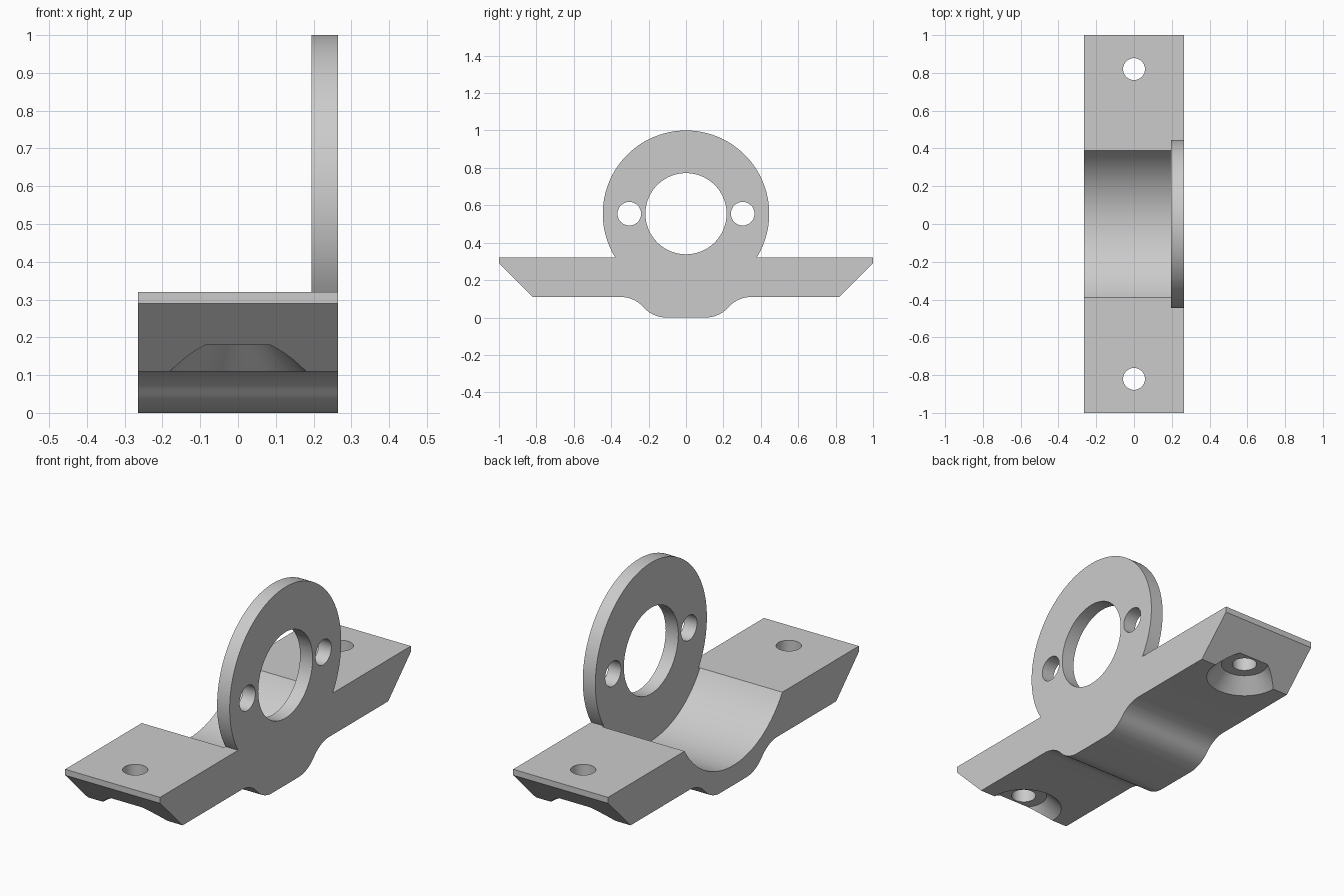
import bpy, bmesh
from math import sin, cos, pi, atan, asin, sqrt
from mathutils import Matrix, Vector

default = bpy.data.objects.get("Cube")
if default:
    bpy.data.objects.remove(default, do_unlink=True)

grey = bpy.data.materials.new("light grey")
grey.use_nodes = True
colour = (0.6, 0.6, 0.6, 1)
grey.diffuse_color = colour
grey.node_tree.nodes["Principled BSDF"].inputs["Base Color"].default_value = colour

HALF_W = 0.265        # half width along x
WALL = 0.195          # inner face of the upright ring
TOP, BASE = 0.32, 0.11
CENTRE, RING_R, TROUGH_R = 0.555, 0.445, 0.455
BOLT_Y = 0.82


def new_object(name, bm):
    mesh = bpy.data.meshes.new(name)
    bmesh.ops.recalc_face_normals(bm, faces=bm.faces)
    bm.to_mesh(mesh)
    bm.free()
    ob = bpy.data.objects.new(name, mesh)
    bpy.context.collection.objects.link(ob)
    ob.data.materials.append(grey)
    return ob


def arc(cy, cz, r, a0, a1, n):
    return [(cy + r * cos(a0 + (a1 - a0) * i / n),
             cz + r * sin(a0 + (a1 - a0) * i / n)) for i in range(n + 1)]


def half_outline():
    """Right half of the side profile, from bottom centre to the ring's crown."""
    flat, bend = 0.105, 0.245
    a = 2 * atan(BASE / bend)
    r = bend / (2 * sin(a))
    pts = arc(flat, r, r, -pi / 2, -pi / 2 + a, 10)
    pts += arc(flat + bend, BASE - r, r, pi / 2 + a, pi / 2, 10)[1:]
    pts += [(BOLT_Y, BASE), (1, 0.29), (1, TOP)]
    return pts + arc(0, CENTRE, RING_R, asin((TOP - CENTRE) / RING_R), pi / 2, 48)


# Bracket: full side profile extruded across the width
right = half_outline()
outline = right + [(-y, z) for y, z in reversed(right[:-1])]
bm = bmesh.new()
face = bm.faces.new([bm.verts.new((-HALF_W, y, z)) for y, z in outline])
ext = bmesh.ops.extrude_face_region(bm, geom=[face])
bmesh.ops.translate(bm, vec=(2 * HALF_W, 0, 0),
                    verts=[v for v in ext["geom"] if isinstance(v, bmesh.types.BMVert)])
bracket = new_object("bracket", bm)


def cut(name, start, end, r1, r2=None, segments=48):
    """Subtract a cylinder or cone running from start to end."""
    start, end = Vector(start), Vector(end)
    axis = end - start
    bm = bmesh.new()
    place = Matrix.Translation((start + end) / 2) @ axis.to_track_quat('Z', 'Y').to_matrix().to_4x4()
    bmesh.ops.create_cone(bm, cap_ends=True, segments=segments, radius1=r1,
                          radius2=r1 if r2 is None else r2, depth=axis.length, matrix=place)
    cutter = new_object(name, bm)
    cutter.hide_render = True
    mod = bracket.modifiers.new(name, 'BOOLEAN')
    mod.operation, mod.solver, mod.object = 'DIFFERENCE', 'EXACT', cutter
    bpy.context.view_layer.objects.active = bracket
    bpy.ops.object.modifier_apply(modifier=name)
    bpy.data.objects.remove(cutter, do_unlink=True)


# Trough, leaving the ring as an upright wall
cut("trough_cutter", (-0.5, 0, CENTRE), (WALL, 0, CENTRE), TROUGH_R, segments=128)

# Ring bore
cut("bore_cutter", (0.1, 0, CENTRE), (0.4, 0, CENTRE), 0.217, segments=80)

for side in (-1, 1):
    # Small ring holes
    y = side * 0.303
    cut("ring_hole_cutter", (0.1, y, CENTRE), (0.4, y, CENTRE), 0.063)
    # Bolt holes with conical recesses below
    y = side * BOLT_Y
    cut("bolt_hole_cutter", (0, y, 0), (0, y, 0.5), 0.058)
    cut("recess_cutter", (0, y, 0.04), (0, y, 0.18), 0.25, 0.11, segments=64)

# Smooth curves, crisp edges
bpy.ops.object.select_all(action='DESELECT')
bracket.select_set(True)
bpy.context.view_layer.objects.active = bracket
bpy.ops.object.shade_smooth_by_angle(angle=pi / 7)
